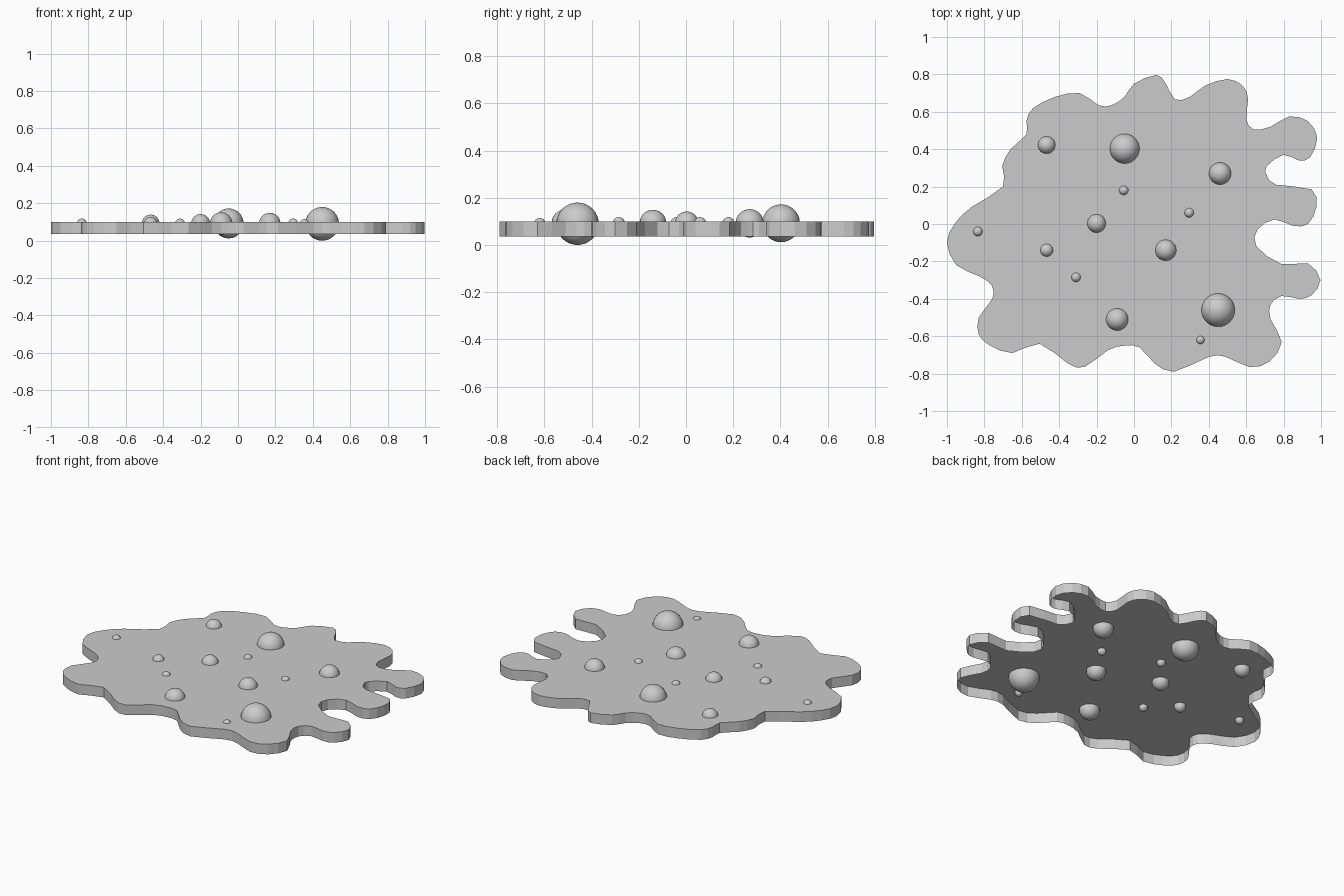
import bpy, bmesh
from mathutils import Vector

TOP, RIM = 0.10, 0.035

# puddle outline control points, clockwise from the left tip
outline = [
    (-1.0, -.10), (-.96, 0), (-.87, .09), (-.70, .20), (-.705, .31), (-.66, .40), (-.575, .48),
    (-.575, .55), (-.54, .62), (-.42, .68), (-.29, .70), (-.19, .635), (-.12, .635),
    (-.05, .68), (0, .75), (.12, .797), (.17, .75), (.22, .665), (.30, .68), (.38, .74),
    (.50, .775), (.58, .74), (.61, .67), (.60, .56), (.64, .505), (.73, .52), (.83, .575),
    (.93, .55), (.98, .46), (.94, .355), (.88, .34), (.80, .37), (.71, .31), (.71, .26),
    (.76, .21), (.95, .185), (.975, .09), (.93, 0), (.85, -.01), (.75, .025), (.66, -.03),
    (.655, -.12), (.79, -.215), (.93, -.21), (.997, -.30), (.95, -.38), (.885, -.40),
    (.79, -.385), (.73, -.43), (.73, -.51), (.79, -.63), (.725, -.735), (.62, -.765),
    (.49, -.71), (.40, -.71), (.215, -.79), (.11, -.745), (.03, -.66), (-.05, -.65),
    (-.14, -.675), (-.265, -.765), (-.355, -.745), (-.505, -.64), (-.65, -.69),
    (-.77, -.65), (-.83, -.59), (-.83, -.50), (-.757, -.40), (-.76, -.33), (-.825, -.28),
    (-.95, -.22)]

# bubbles: x, y, radius
bubbles = [
    (.45, -.46, .09), (-.05, .403, .08), (.46, .27, .06), (.17, -.14, .057),
    (-.09, -.51, .06), (-.20, .003, .05), (-.467, .422, .047), (-.467, -.14, .035),
    (-.835, -.04, .026), (-.055, .18, .026), (.295, .06, .026), (-.31, -.285, .026),
    (.355, -.62, .023)]


def rounded(points):
    """Add a Catmull-Rom midpoint between each pair of points."""
    p = [Vector(q) for q in points]
    n, out = len(p), []
    for i in range(n):
        a, b, c, d = p[i - 1], p[i], p[(i + 1) % n], p[(i + 2) % n]
        out += [b, (9 * (b + c) - a - d) / 16]
    return out


def add_object(name, bm):
    mesh = bpy.data.meshes.new(name)
    bm.to_mesh(mesh)
    bm.free()
    bpy.context.collection.objects.link(bpy.data.objects.new(name, mesh))


# puddle: flat top with a skirt, open underneath
bm = bmesh.new()
loop = rounded(outline)[::-1]
upper = [bm.verts.new((v.x, v.y, TOP)) for v in loop]
lower = [bm.verts.new((v.x, v.y, RIM)) for v in loop]
bm.faces.new(upper)
for i in range(len(loop)):
    bm.faces.new((lower[i - 1], lower[i], upper[i], upper[i - 1]))
add_object("puddle", bm)

# bubbles half sunk through the surface
for i, (x, y, r) in enumerate(bubbles, 1):
    bm = bmesh.new()
    bmesh.ops.create_uvsphere(bm, u_segments=32, v_segments=16, radius=r)
    bmesh.ops.translate(bm, verts=bm.verts, vec=(x, y, 0.092 if r < .085 else r))
    for f in bm.faces:
        f.smooth = True
    add_object(f"bubble_{i}", bm)
